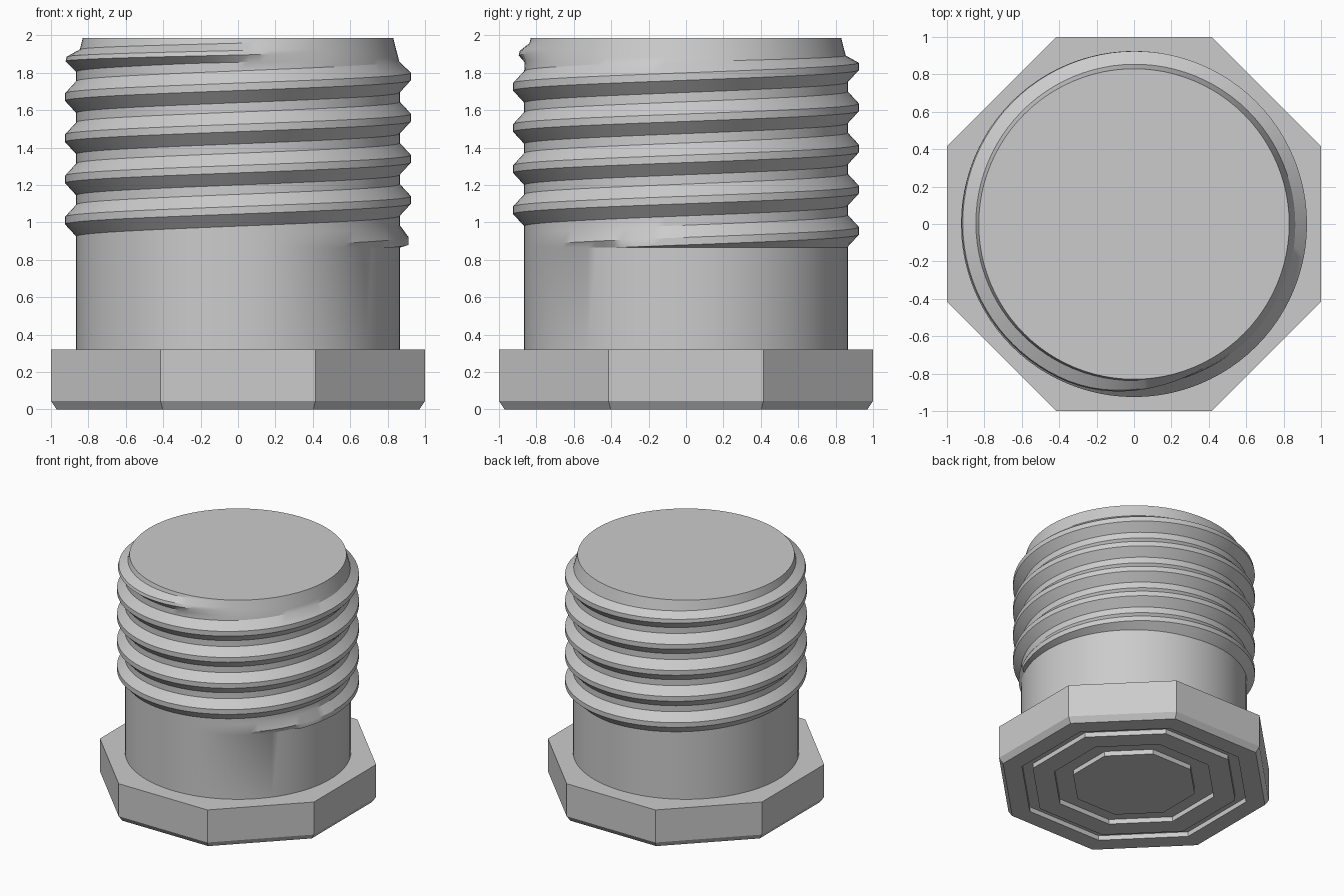
import bpy, bmesh, math

cube = bpy.data.objects.get("Cube")
if cube:
    bpy.data.objects.remove(cube)

grey = bpy.data.materials.new("plain_grey")
grey.use_nodes = True
colour = (0.6, 0.6, 0.6, 1)
grey.diffuse_color = colour
grey.node_tree.nodes["Principled BSDF"].inputs["Base Color"].default_value = colour


def make_object(name, bm):
    bmesh.ops.remove_doubles(bm, verts=bm.verts, dist=0.0005)
    bmesh.ops.recalc_face_normals(bm, faces=bm.faces)
    mesh = bpy.data.meshes.new(name)
    bm.to_mesh(mesh)
    bm.free()
    mesh.materials.append(grey)
    obj = bpy.data.objects.new(name, mesh)
    bpy.context.collection.objects.link(obj)
    return obj


def skin(bm, columns):
    """Join neighbouring columns of points with quads, skipping collapsed ones."""
    cols = [[bm.verts.new(p) for p in col] for col in columns]
    for a, b in zip(cols, cols[1:]):
        for i in range(len(a) - 1):
            corners = []
            for v in (a[i], b[i], b[i + 1], a[i + 1]):
                if all((v.co - w.co).length > 0.0005 for w in corners):
                    corners.append(v)
            if len(corners) > 2:
                bm.faces.new(corners)
    return cols


# Octagonal head: chamfered below, with two grooves in the underside
HEAD_TOP, GROOVE = 0.32, 0.04
head_profile = [(0.45, 0), (0.45, GROOVE), (0.59, GROOVE), (0.59, 0),
                (0.75, 0), (0.75, GROOVE), (0.83, GROOVE), (0.83, 0),
                (0.97, 0), (1, 0.045), (1, HEAD_TOP)]
bm = bmesh.new()
columns = []
for i in range(9):
    a = math.radians(22.5 + 45 * i)
    k = 1 / math.cos(math.pi / 8)
    columns.append([(r * k * math.cos(a), r * k * math.sin(a), z)
                    for r, z in head_profile])
cols = skin(bm, columns)
for end in (0, -1):
    bm.faces.new([c[end] for c in cols[:8]])
make_object("octagonal_head", bm)

# Threaded shaft: columns of points follow the helix
ROOT, TIP, DEPTH = 0.865, 0.83, 0.06
THREAD_BASE, TOP, TAPER = 0.865, 1.985, 1.85
PITCH, SEGMENTS = 0.22, 96
PROFILE = [(-0.085, 0), (-0.02, 1), (0.02, 1), (0.085, 0)]


def ramp(x, start, end):
    s = min(max((x - start) / (end - start), 0), 1)
    return s * s * (3 - 2 * s)


def thread_point(turns, offset, crest):
    z = 0.90 + PITCH * turns + offset
    if z > TAPER:                       # squeeze the last turn under the top
        z = TAPER + (z - TAPER) * 0.6
    inside = THREAD_BASE < z < TOP
    z = min(max(z, THREAD_BASE), TOP)
    r = ROOT - (ROOT - TIP) * max(0, (z - TAPER) / (TOP - TAPER))
    if inside:
        r += DEPTH * crest * ramp(turns, -0.22, 0.1) * (1 - ramp(turns, 4.68, 4.85))
    return r, z


bm = bmesh.new()
columns = []
for i in range(SEGMENTS + 1):
    a = math.tau * i / SEGMENTS
    rows = [(ROOT, HEAD_TOP), (ROOT, THREAD_BASE)]
    for n in range(-1, 6):
        rows += [thread_point(n + i / SEGMENTS, o, c) for o, c in PROFILE]
    rows.append((TIP, TOP))
    columns.append([(r * math.cos(a), r * math.sin(a), z) for r, z in rows])
cols = skin(bm, columns)
bm.faces.new([c[-1] for c in cols[:SEGMENTS]])
shaft = make_object("threaded_shaft", bm)

bpy.ops.object.select_all(action='DESELECT')
shaft.select_set(True)
bpy.context.view_layer.objects.active = shaft
bpy.ops.object.shade_smooth_by_angle(angle=math.radians(30))
